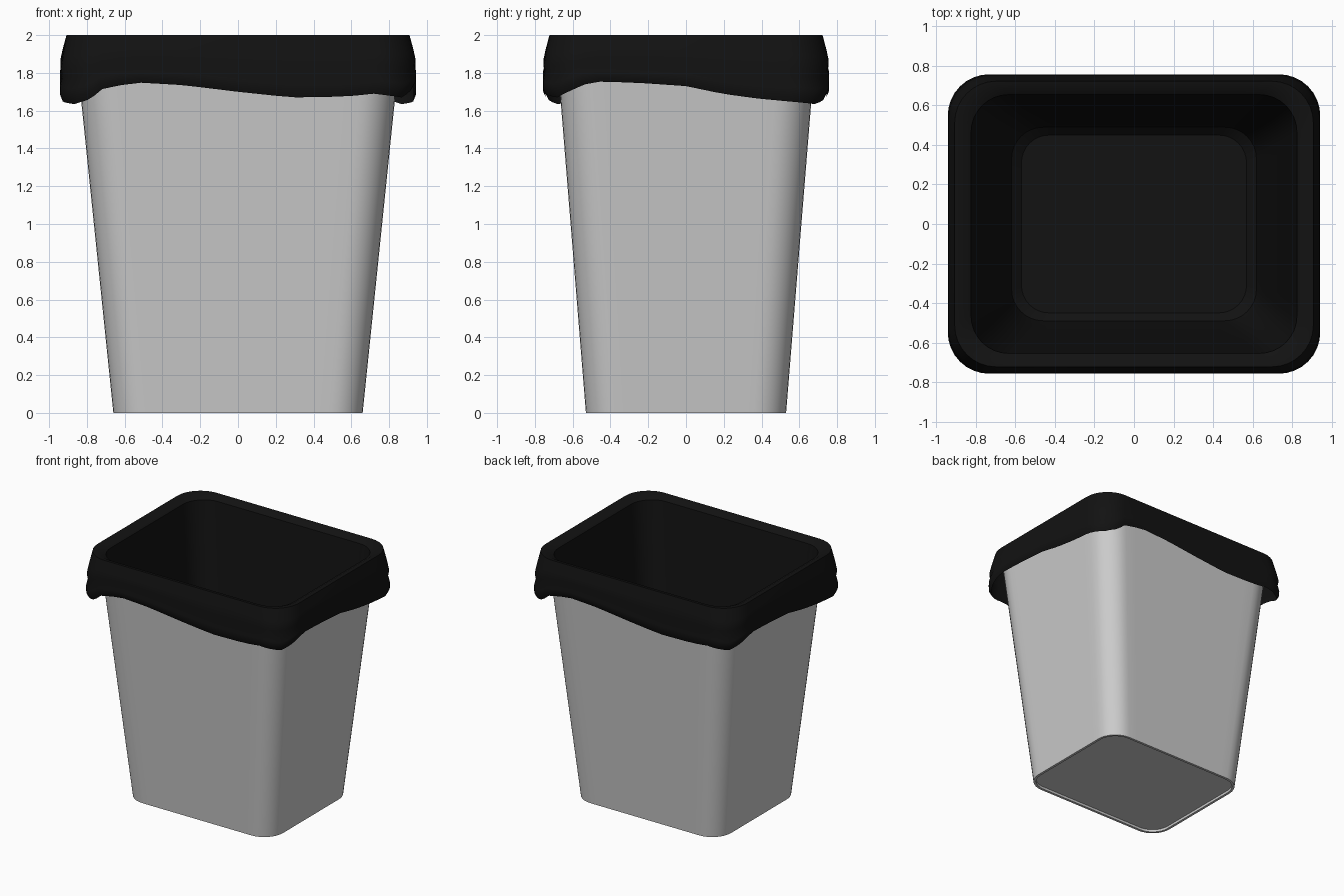
import bpy
import math

if "Cube" in bpy.data.objects:
    bpy.data.objects.remove(bpy.data.objects["Cube"])

SIDE, CORNER = 14, 8          # segments per straight side and per corner


def outline(hx, hy, r, z):
    """Counter-clockwise rounded rectangle starting at the front left; z may be a function of u (0..8)."""
    pts = []
    corners = [(-hx + r, -hy + r), (hx - r, -hy + r), (hx - r, hy - r), (-hx + r, hy - r)]
    for k in range(4):
        a0 = math.radians(-90 + 90 * k)
        (cx, cy), (dx, dy) = corners[k], corners[(k + 1) % 4]
        ox, oy = r * math.cos(a0), r * math.sin(a0)
        for i in range(SIDE):
            t = i / SIDE
            pts.append((cx + (dx - cx) * t + ox, cy + (dy - cy) * t + oy, 2 * k + t))
        for i in range(CORNER):
            t = i / CORNER
            a = a0 + t * math.pi / 2
            pts.append((dx + r * math.cos(a), dy + r * math.sin(a), 2 * k + 1 + t))
    return [(x, y, z(u) if callable(z) else z) for x, y, u in pts]


def loft(name, rings, cap_start, cap_end):
    n = len(rings[0])
    verts = [p for ring in rings for p in ring]
    faces = [(j * n + i, j * n + (i + 1) % n, (j + 1) * n + (i + 1) % n, (j + 1) * n + i)
             for j in range(len(rings) - 1) for i in range(n)]
    if cap_start:
        faces.append(tuple(reversed(range(n))))
    if cap_end:
        faces.append(tuple(range((len(rings) - 1) * n, len(rings) * n)))
    mesh = bpy.data.meshes.new(name)
    mesh.from_pydata(verts, [], faces)
    obj = bpy.data.objects.new(name, mesh)
    bpy.context.collection.objects.link(obj)
    bpy.ops.object.select_all(action='DESELECT')
    obj.select_set(True)
    bpy.context.view_layer.objects.active = obj
    bpy.ops.object.shade_smooth_by_angle(angle=math.radians(35))
    return obj


# Tapered bin with wall thickness and a shallow recess underneath
def bin_ring(z, inset=0.0, level=None):
    h = z if level is None else level
    return outline(0.66 + 0.103 * h - inset, 0.53 + 0.081 * h - inset, 0.17 + 0.015 * h - inset, z)


loft("bin_body", [bin_ring(0.02, 0.02, 0), bin_ring(0, 0.02), bin_ring(0), bin_ring(1.0),
                  bin_ring(1.95), bin_ring(1.95, 0.02), bin_ring(0.04, 0.02)], True, True)

# Wavy hem height along the front and right sides, repeated for back and left
HEM = [(0, 1.715), (0.12, 1.75), (0.3, 1.735), (0.5, 1.70), (0.7, 1.67), (0.9, 1.675),
       (1, 1.69), (1.5, 1.67), (2, 1.74), (2.08, 1.755), (2.3, 1.745), (2.5, 1.73),
       (2.68, 1.69), (2.85, 1.665), (3, 1.65), (3.5, 1.635), (3.8, 1.66), (4, 1.715)]


def hem(u):
    u %= 4
    for (a, za), (b, zb) in zip(HEM, HEM[1:]):
        if a <= u <= b:
            return za + (zb - za) * (u - a) / (b - a)


# Bag: flap hanging outside, folded over the rim and lining the inside
flap = [(1, 0.928), (0.9, 0.942), (0.78, 0.943), (0.62, 0.933), (0.5, 0.939),
        (0.3, 0.928), (0, 0.908)]
rings = [outline(h, h - 0.185, 0.21, lambda u, f=f: 2 - f * (2 - hem(u))) for f, h in flap]
for hx, hy, r, z in [(0.87, 0.69, 0.2, 1.995), (0.825, 0.655, 0.19, 1.97), (0.80, 0.635, 0.18, 1.7),
                     (0.74, 0.585, 0.17, 1.1), (0.65, 0.515, 0.16, 0.25),
                     (0.62, 0.49, 0.16, 0.1), (0.57, 0.45, 0.14, 0.06)]:
    rings.append(outline(hx, hy, r, z))
bag = loft("bin_bag", rings, False, True)

black = bpy.data.materials.new("black_plastic")
black.diffuse_color = (0.006, 0.006, 0.006, 1)
black.use_nodes = True
black.node_tree.nodes["Principled BSDF"].inputs["Base Color"].default_value = black.diffuse_color
bag.data.materials.append(black)
